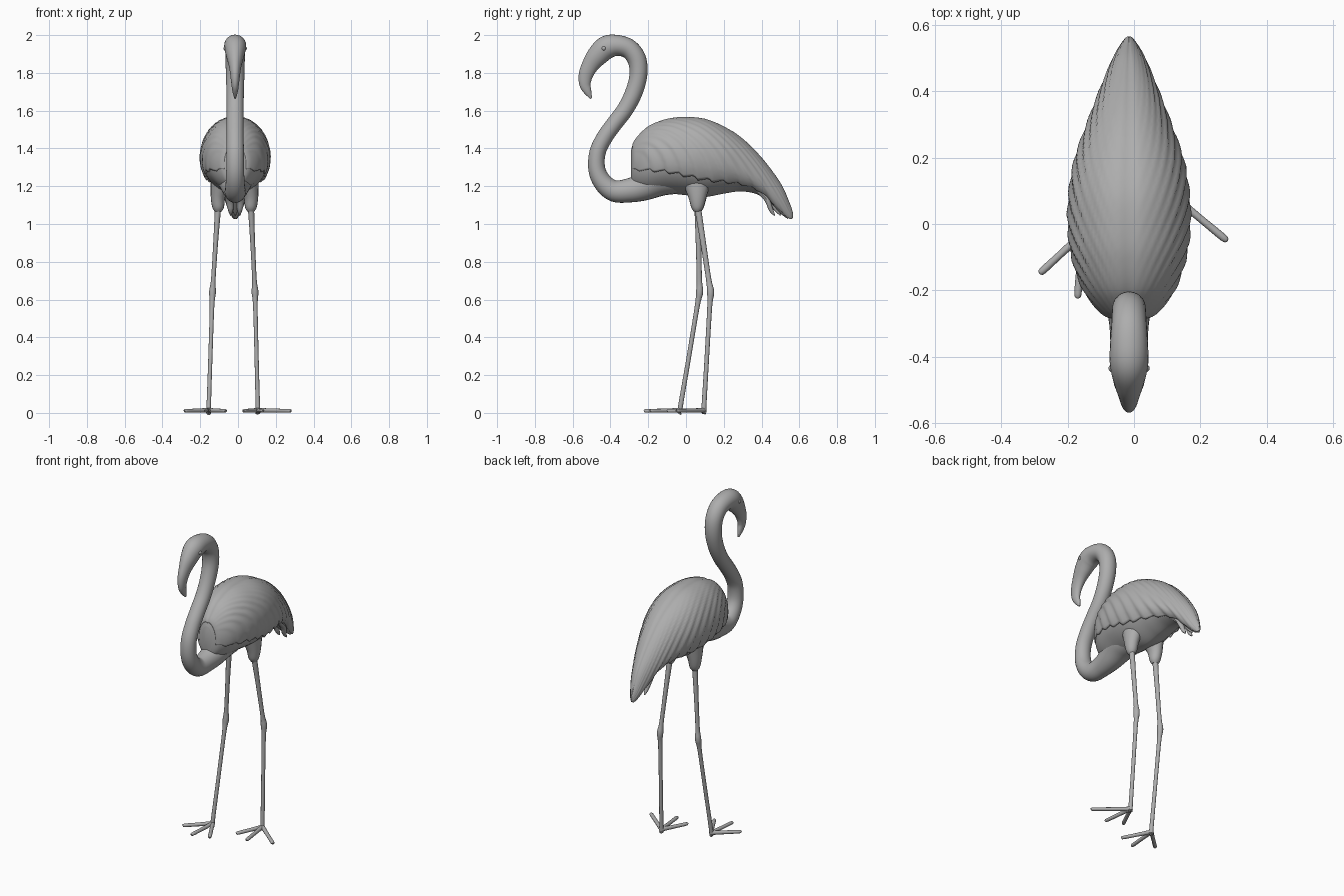
import bpy, bmesh, math
from mathutils import Vector

if "Cube" in bpy.data.objects:
    bpy.data.objects.remove(bpy.data.objects["Cube"])

CX = -0.015  # centre line of the body

plumage = bpy.data.materials.new("plain grey")
plumage.use_nodes = True
plumage.diffuse_color = (0.42, 0.42, 0.42, 1)
plumage.node_tree.nodes["Principled BSDF"].inputs["Base Color"].default_value = (0.42, 0.42, 0.42, 1)


def spline(points, steps):
    """Catmull-Rom interpolation of equal-length tuples."""
    pts = [Vector(p) for p in points]
    out = []
    for i in range(len(pts) - 1):
        a, b, c, d = pts[max(i - 1, 0)], pts[i], pts[i + 1], pts[min(i + 2, len(pts) - 1)]
        for s in range(steps):
            t = s / steps
            out.append(b + (c - a) * (t / 2) + (a * 2 - b * 5 + c * 4 - d) * (t * t / 2)
                       + (b * 3 - a - c * 3 + d) * (t ** 3 / 2))
    return out + [pts[-1]]


def loft(name, rows, closed=True):
    """Skin a list of equal-length rings; closed rings get capped ends."""
    bm = bmesh.new()
    grid = [[bm.verts.new(p) for p in row] for row in rows]
    n = len(rows[0])
    for r, q in zip(grid, grid[1:]):
        for j in range(n if closed else n - 1):
            k = (j + 1) % n
            bm.faces.new((r[j], r[k], q[k], q[j]))
    if closed:
        bm.faces.new(grid[0])
        bm.faces.new(grid[-1])
        bmesh.ops.recalc_face_normals(bm, faces=bm.faces)
    mesh = bpy.data.meshes.new(name)
    bm.to_mesh(mesh)
    bm.free()
    obj = bpy.data.objects.new(name, mesh)
    bpy.context.collection.objects.link(obj)
    mesh.materials.append(plumage)
    bpy.ops.object.select_all(action='DESELECT')
    obj.select_set(True)
    bpy.context.view_layer.objects.active = obj
    bpy.ops.object.shade_smooth_by_angle(angle=math.radians(50))
    return obj


def tube(name, points, steps=6, sides=16):
    """Sweep an ellipse along (x, y, z, sideways radius, other radius)."""
    path = spline(points, steps)
    rows = []
    for i, p in enumerate(path):
        ahead, behind = path[min(i + 1, len(path) - 1)], path[max(i - 1, 0)]
        t = Vector((ahead - behind)[:3]).normalized()
        side = Vector((1, 0, 0)) if abs(t.x) < 0.8 else Vector((0, 1, 0))
        side = (side - t * side.dot(t)).normalized()
        up = t.cross(side)
        rows.append([Vector(p[:3]) + side * (p[3] * math.cos(a)) + up * (p[4] * math.sin(a))
                     for a in (math.tau * k / sides for k in range(sides))])
    return loft(name, rows)


# Torso stations: y, top, widest height, bottom, half width
STATIONS = [
    (-0.29, 1.40, 1.31, 1.22, 0.04), (-0.27, 1.45, 1.32, 1.18, 0.085),
    (-0.2, 1.52, 1.34, 1.15, 0.14), (-0.1, 1.56, 1.35, 1.15, 0.175),
    (0, 1.57, 1.35, 1.14, 0.187), (0.1, 1.56, 1.35, 1.13, 0.183),
    (0.2, 1.52, 1.33, 1.15, 0.165), (0.3, 1.455, 1.29, 1.165, 0.13),
    (0.4, 1.355, 1.23, 1.14, 0.092), (0.5, 1.22, 1.13, 1.05, 0.05),
    (0.55, 1.11, 1.06, 1.02, 0.02), (0.566, 1.06, 1.045, 1.03, 0.005)]


def section(s, a, inset=0.0):
    """Point on the egg-shaped torso section; angle 0 is the spine."""
    y, top, mid, low, w = s
    c, sn = math.cos(a), math.sin(a)
    power = 0.95 if c > 0 else 0.95 + 0.4 * -c
    x = math.copysign(abs(sn) ** power, sn) * w * (1 - inset)
    z = mid + c * ((top - mid) if c > 0 else (mid - low)) * (1 - inset)
    return Vector((CX + x, y, z))


# Body
stations = spline(STATIONS, 8)
SIDES = 40
loft("body", [[section(s, math.tau * k / SIDES, 0.06) for k in range(SIDES)]
              for s in stations[:-10]])

# Folded wings: a shell over the back with swept, overlapping feather ridges
HALF = 36
rows = []
for s in stations[4:]:
    u = (s[0] + 0.29) / 0.856
    reach = 1.75 + 0.75 * u
    row = []
    for j in range(-HALF, HALF + 1):
        v = abs(j) / HALF
        phase = 7 * v - 11 * u + 2 * math.sin(3 * v)
        saw = phase % 1.0
        ridge = saw if saw < 0.75 else (1 - saw) * 3
        strength = min(1, v * 2) * min(1, u * 5) * min(1, (1.02 - u) * 4)
        edge = reach + 0.12 * ridge * v ** 6
        a = math.copysign(v * edge, j)
        p = section(s, a)
        out = Vector((math.sin(a), 0, math.cos(a)))
        p += out * (ridge - 0.6) * 0.011 * strength
        p.z -= 0.006 * math.exp(-(a / 0.1) ** 2)
        row.append(p)
    rows.append(row)
wings = loft("folded_wings", rows, closed=False)
shell = wings.modifiers.new("thickness", 'SOLIDIFY')
shell.thickness = 0.01
shell.offset = -1

# Tail feather tips showing below the wings
for k, x in enumerate((-0.03, 0, 0.03)):
    tip = 0.5 - abs(x)
    tube("tail_feather_%d" % (k + 1),
         [(CX + x * 0.8, 0.32, 1.23, 0.02, 0.012), (CX + x, 0.42, 1.14, 0.022, 0.014),
          (CX + x * 0.8, tip - 0.02, 1.075, 0.014, 0.012), (CX + x * 0.8, tip, 1.045, 0.003, 0.003)],
         4, 10)

# Neck, head and hooked bill: y, z, sideways radius, profile radius
NECK = [
    (0.02, 1.28, 0.1, 0.11), (-0.12, 1.25, 0.1, 0.1), (-0.22, 1.2, 0.075, 0.076),
    (-0.3, 1.178, 0.06, 0.064), (-0.38, 1.175, 0.055, 0.057), (-0.44, 1.22, 0.05, 0.05),
    (-0.472, 1.29, 0.047, 0.045), (-0.468, 1.38, 0.046, 0.043), (-0.43, 1.46, 0.045, 0.043),
    (-0.38, 1.53, 0.045, 0.043), (-0.32, 1.61, 0.045, 0.044), (-0.275, 1.7, 0.046, 0.046),
    (-0.252, 1.79, 0.049, 0.047), (-0.26, 1.87, 0.051, 0.05), (-0.3, 1.925, 0.053, 0.052),
    (-0.36, 1.945, 0.057, 0.055), (-0.42, 1.935, 0.058, 0.062), (-0.47, 1.89, 0.047, 0.056),
    (-0.507, 1.84, 0.034, 0.045), (-0.53, 1.79, 0.026, 0.038), (-0.535, 1.74, 0.02, 0.03),
    (-0.52, 1.7, 0.014, 0.02), (-0.502, 1.665, 0.004, 0.005)]
tube("neck_head_and_bill", [(CX, *p) for p in NECK], 6, 24)

# Eyes
for label, side in (("left", 1), ("right", -1)):
    bpy.ops.mesh.primitive_uv_sphere_add(segments=16, ring_count=10, radius=0.012,
                                         location=(CX + side * 0.05, -0.435, 1.93))
    eye = bpy.context.object
    eye.name = label + "_eye"
    eye.data.materials.append(plumage)
    bpy.ops.object.shade_smooth_by_angle()

# Legs: hip, knee, ankle, and the three toe tips
LEGS = {
    "left": ((0.068, 0.06), (0.09, 0.13), (0.105, 0.095),
             ((0.28, -0.05), (0.13, -0.1), (0.03, -0.06))),
    "right": ((-0.105, 0.062), (-0.135, 0.072), (-0.155, -0.03),
              ((-0.283, -0.148), (-0.17, -0.222), (-0.065, -0.19)))}


def mix(a, b, t):
    return tuple(p + (q - p) * t for p, q in zip(a, b))


for label, (hip, knee, foot, toes) in LEGS.items():
    # feathered thigh
    tube(label + "_thigh",
         [(*mix(hip, (CX, 0.04), 0.2), 1.25, 0.06, 0.085), (*hip, 1.15, 0.04, 0.05),
          (*hip, 1.09, 0.031, 0.033), (*hip, 1.065, 0.018, 0.018)])
    # leg with a knobbly joint
    tube(label + "_leg",
         [(*hip, 1.1, 0.017, 0.018), (*mix(hip, knee, 0.4), 0.92, 0.013, 0.015),
          (*mix(hip, knee, 0.85), 0.71, 0.012, 0.014), (*knee, 0.64, 0.018, 0.019),
          (*mix(knee, foot, 0.13), 0.56, 0.012, 0.013), (*mix(knee, foot, 0.6), 0.27, 0.011, 0.012),
          (*foot, 0.03, 0.012, 0.013), (*foot, 0.003, 0.014, 0.014)], 5, 12)
    # splayed toes
    for k, tip in enumerate(toes):
        tube("%s_toe_%d" % (label, k + 1),
             [(*foot, 0.014, 0.013, 0.013), (*mix(foot, tip, 0.5), 0.012, 0.011, 0.011),
              (*mix(foot, tip, 0.94), 0.011, 0.011, 0.01), (*tip, 0.01, 0.004, 0.004)], 4, 10)
